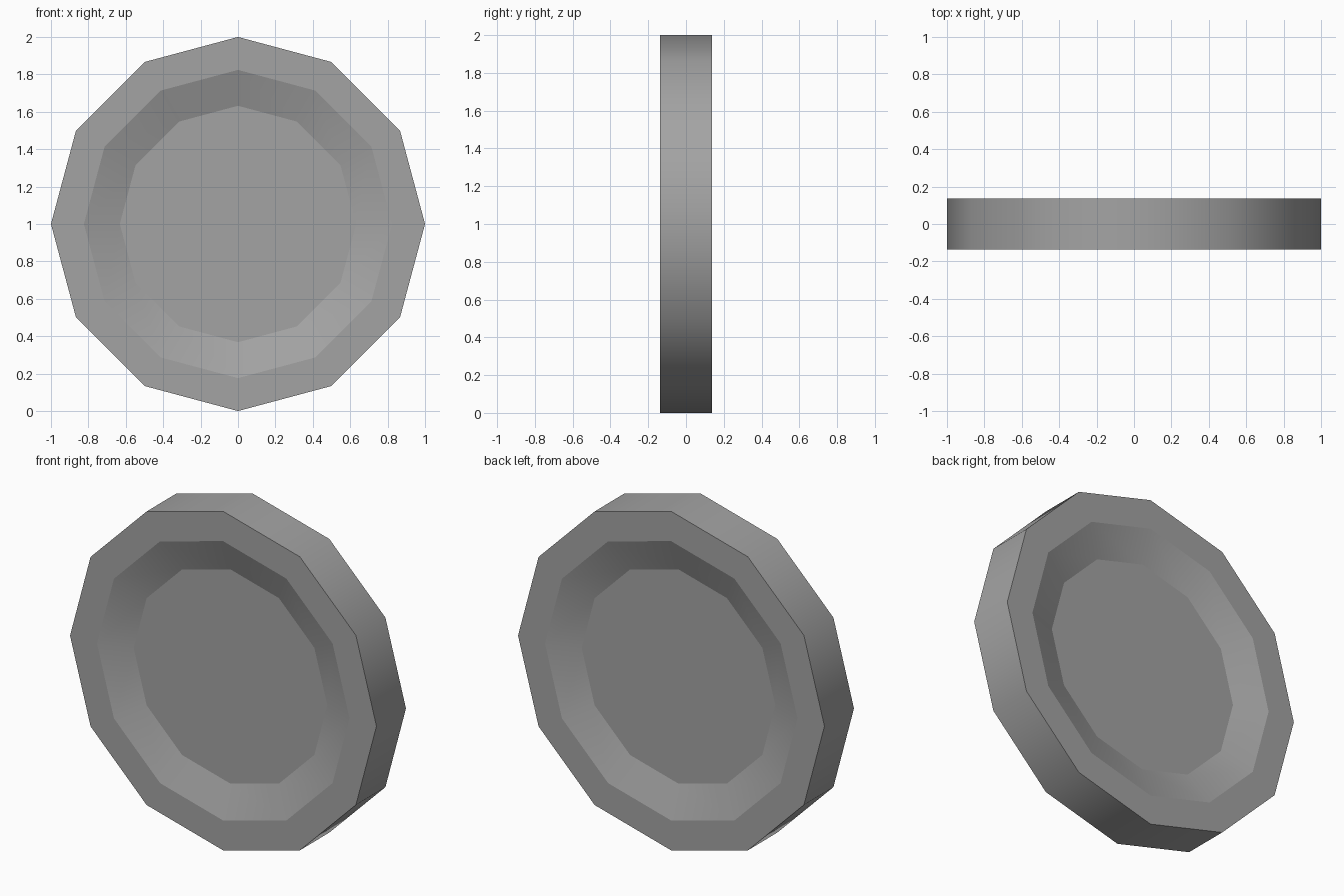
import bpy
import bmesh
from math import cos, sin, tau

cube = bpy.data.objects.get("Cube")
if cube:
    bpy.data.objects.remove(cube, do_unlink=True)

SIDES = 12
HALF_WIDTH = 0.1375
HUB_Y = 0.07

# Single grey for the whole wheel
grey = bpy.data.materials.new("mid grey")
grey.use_nodes = True
colour = (0.37, 0.37, 0.37, 1)
grey.diffuse_color = colour
grey.node_tree.nodes["Principled BSDF"].inputs["Base Color"].default_value = colour

# Profile from front hub, over the rim and tread, to back hub: (radius, y)
front = [(0.632, -HUB_Y), (0.824, -HALF_WIDTH), (1.0, -HALF_WIDTH)]
profile = front + [(r, -y) for r, y in reversed(front)]

bm = bmesh.new()
rings = [[bm.verts.new((r * cos(tau * i / SIDES), y, 1 + r * sin(tau * i / SIDES)))
          for i in range(SIDES)] for r, y in profile]

# Bands between neighbouring rings, then the two hub discs
for a, b in zip(rings, rings[1:]):
    for i in range(SIDES):
        j = (i + 1) % SIDES
        bm.faces.new((a[i], a[j], b[j], b[i]))
for ring in (rings[0], rings[-1]):
    bm.faces.new(ring)
bmesh.ops.recalc_face_normals(bm, faces=bm.faces)

# Smooth around the wheel, crisp along every ring
for face in bm.faces:
    face.smooth = True
for ring in rings:
    for i in range(SIDES):
        bm.edges.get((ring[i], ring[(i + 1) % SIDES])).smooth = False

mesh = bpy.data.meshes.new("wheel")
bm.to_mesh(mesh)
bm.free()
mesh.materials.append(grey)
wheel = bpy.data.objects.new("wheel", mesh)
bpy.context.collection.objects.link(wheel)
